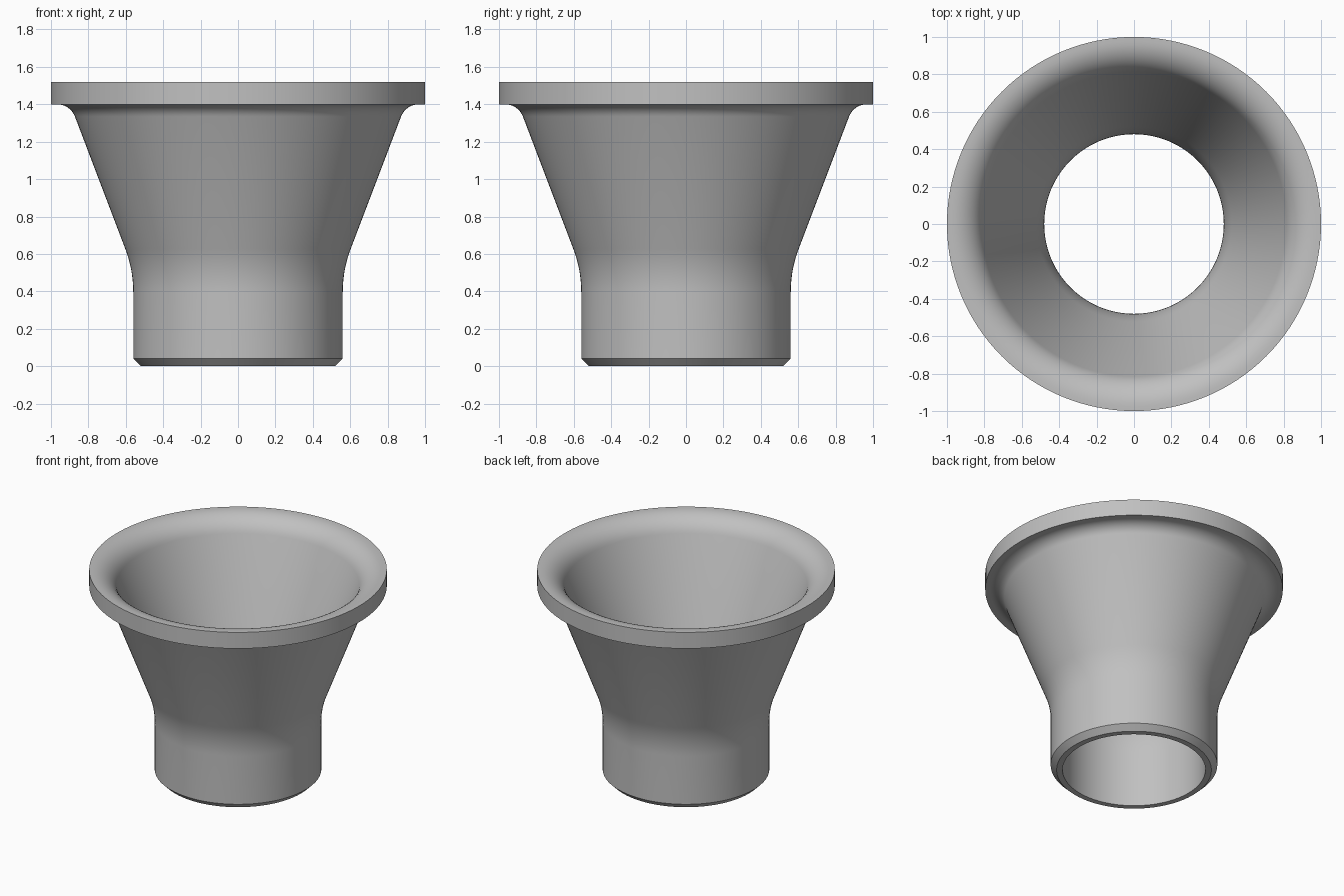
import bpy
import bmesh
import math
from mathutils import Vector

cube = bpy.data.objects.get("Cube")
if cube:
    bpy.data.objects.remove(cube, do_unlink=True)

SIDES = 128
ARC_STEPS = 10


def fillet(before, corner, after, reach):
    """Circular arc rounding a profile corner, starting `reach` away from it."""
    a = (before - corner).normalized()
    b = (after - corner).normalized()
    half = a.angle(b) / 2
    centre = corner + (a + b).normalized() * (reach / math.cos(half))
    start = corner + a * reach - centre
    end = corner + b * reach - centre
    sweep = start.angle(end)
    return [centre + (start * math.sin(sweep * (1 - t)) + end * math.sin(sweep * t))
            / math.sin(sweep)
            for t in (i / ARC_STEPS for i in range(ARC_STEPS + 1))]


# Closed wall section: radius, height, fillet reach (0 keeps the corner sharp)
section = [
    (0.52, 0.0, 0), (0.56, 0.04, 0),         # chamfered foot
    (0.56, 0.515, 0.12), (0.897, 1.40, 0.07),  # outside of neck and cone
    (1.0, 1.40, 0), (1.0, 1.52, 0),          # flange rim
    (0.857, 1.52, 0.12), (0.48, 0.53, 0.12),  # inside of cone
    (0.48, 0.0, 0),                          # bore
]
corners = [Vector((r, 0, z)) for r, z, _ in section]
profile = []
for i, (_, _, reach) in enumerate(section):
    if reach:
        profile += fillet(corners[i - 1], corners[i], corners[(i + 1) % len(corners)], reach)
    else:
        profile.append(corners[i])

# Revolve the section into the funnel
bm = bmesh.new()
verts = [bm.verts.new(p) for p in profile]
edges = [bm.edges.new((v, verts[(i + 1) % len(verts)])) for i, v in enumerate(verts)]
bmesh.ops.spin(bm, geom=verts + edges, cent=(0, 0, 0), axis=(0, 0, 1),
               angle=2 * math.pi, steps=SIDES, use_merge=True)
bmesh.ops.remove_doubles(bm, verts=bm.verts[:], dist=0.0001)
bmesh.ops.recalc_face_normals(bm, faces=bm.faces[:])
mesh = bpy.data.meshes.new("flanged_funnel")
bm.to_mesh(mesh)
bm.free()

funnel = bpy.data.objects.new("flanged_funnel", mesh)
bpy.context.collection.objects.link(funnel)

# Plain grey
grey = bpy.data.materials.new("plain_grey")
grey.use_nodes = True
colour = (0.53, 0.53, 0.53, 1)
grey.diffuse_color = colour
grey.node_tree.nodes["Principled BSDF"].inputs["Base Color"].default_value = colour
mesh.materials.append(grey)

# Smooth curves, crisp rims
bpy.ops.object.select_all(action="DESELECT")
funnel.select_set(True)
bpy.context.view_layer.objects.active = funnel
bpy.ops.object.shade_smooth_by_angle(angle=math.radians(30))
